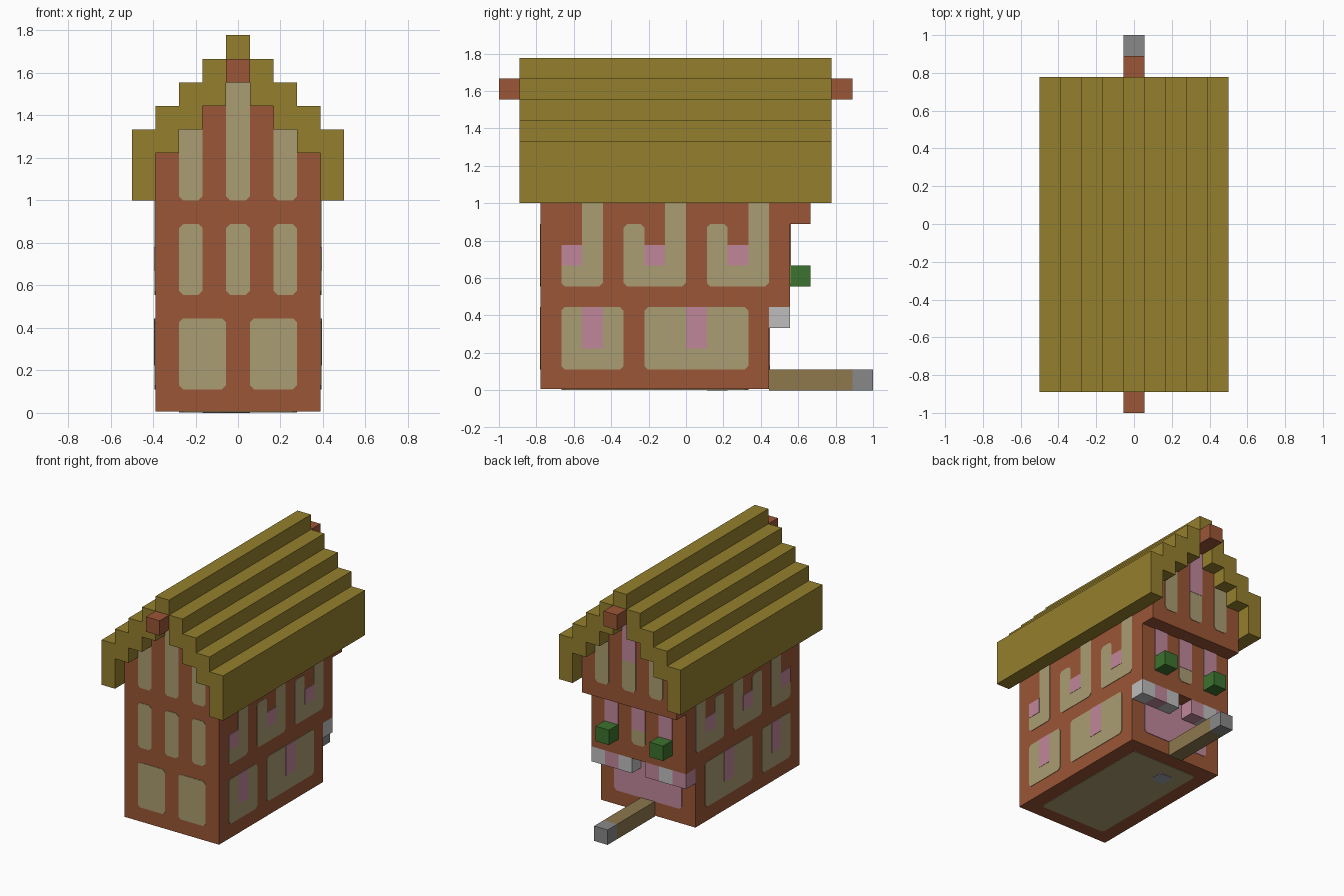
import bpy, bmesh

if "Cube" in bpy.data.objects:
    bpy.data.objects.remove(bpy.data.objects["Cube"], do_unlink=True)

U = 1 / 9          # one block
T, T2 = 0.03, 0.05  # plate thicknesses, in blocks


def lin(c):
    c /= 255
    return c / 12.92 if c < 0.04045 else ((c + 0.055) / 1.055) ** 2.4


def material(name, r, g, b):
    m = bpy.data.materials.new(name)
    m.use_nodes = True
    col = (lin(r), lin(g), lin(b), 1)
    m.diffuse_color = col
    bsdf = m.node_tree.nodes["Principled BSDF"]
    bsdf.inputs["Base Color"].default_value = col
    bsdf.inputs["Roughness"].default_value = 0.9
    return m


BRICK = material("brick brown", 155, 86, 54)
GLASS = material("window tan", 171, 157, 114)
PINK = material("mouth pink", 192, 135, 154)
THATCH = material("thatch olive", 149, 128, 45)
GREEN = material("eye green", 60, 114, 46)
WHITE = material("tooth white", 190, 190, 190)
GREY = material("stone grey", 136, 136, 136)
WOOD = material("wood", 142, 120, 77)
SLATE = material("slate", 160, 162, 172)


def prism(name, pts, axis, a, b, mat):
    """Extrude a flat outline (in blocks) along an axis from a to b."""
    place = {"x": lambda p, q, d: (d, p, q),
             "y": lambda p, q, d: (p, d, q),
             "z": lambda p, q, d: (p, q, d)}[axis]
    bm = bmesh.new()
    lo = [bm.verts.new([c * U for c in place(p, q, a)]) for p, q in pts]
    hi = [bm.verts.new([c * U for c in place(p, q, b)]) for p, q in pts]
    n = len(pts)
    bm.faces.new(lo)
    bm.faces.new(hi)
    for i in range(n):
        j = (i + 1) % n
        bm.faces.new((lo[i], lo[j], hi[j], hi[i]))
    bmesh.ops.recalc_face_normals(bm, faces=bm.faces)
    me = bpy.data.meshes.new(name)
    bm.to_mesh(me)
    bm.free()
    me.materials.append(mat)
    ob = bpy.data.objects.new(name, me)
    bpy.context.scene.collection.objects.link(ob)
    return ob


def rect(p0, p1, q0, q1):
    return [(p0, q0), (p1, q0), (p1, q1), (p0, q1)]


def box(name, x, y, z, mat):
    return prism(name, rect(*x, *z), "y", *y, mat)


def clipped(pts, c=0.17):
    """Clip the outer corners of a counter-clockwise right-angled outline."""
    out = []
    for i, (p, q) in enumerate(pts):
        a, b = pts[i - 1], pts[(i + 1) % len(pts)]
        d1, d2 = (p - a[0], q - a[1]), (b[0] - p, b[1] - q)
        if d1[0] * d2[1] - d1[1] * d2[0] > 0:
            l1, l2 = abs(d1[0]) + abs(d1[1]), abs(d2[0]) + abs(d2[1])
            out += [(p - c * d1[0] / l1, q - c * d1[1] / l1),
                    (p + c * d2[0] / l2, q + c * d2[1] / l2)]
        else:
            out.append((p, q))
    return out


def mirrored(half):
    return half + [(-x, z) for x, z in reversed(half)]


# House walls, stepping out towards the back
prism("walls", [(-7, T2), (4, T2), (4, 4), (5, 4), (5, 8), (6, 8), (6, 9), (-7, 9)],
      "x", -3.5, 3.5, BRICK)

# Stepped gable and roof
gable, outer, inner = [(3.5, 9)], [(4.5, 9)], [(3.5, 9)]
for k in range(4):
    x = 3.5 - k
    outer += [(x + 1, 12 + k), (x, 12 + k)]
    if k < 3:
        gable += [(x, 11 + k), (x - 1, 11 + k)]
        inner += [(x, 11 + k), (x - 1, 11 + k)]
gable.append((0.5, 14))
outer.append((0.5, 16))
inner.append((0.5, 15))
prism("gable", mirrored(gable), "y", -7, 6, BRICK)
roof_outline = mirrored(outer) + list(reversed(mirrored(inner)))
prism("roof", roof_outline, "y", -8, 7, THATCH)
box("ridge_beam", (-0.5, 0.5), (-9, 8), (14, 15), BRICK)

# Front windows
for s in (-1, 1):
    x = s * 1.5
    prism("front_lower_window", clipped(rect(x - 1, x + 1, 1, 4)), "y", -7 - T, -7, GLASS)
for x in (-2, 0, 2):
    top = 12.2 if x else 14.2
    prism("front_middle_window", clipped(rect(x - .5, x + .5, 5, 8)), "y", -7 - T, -7, GLASS)
    prism("front_gable_window", clipped(rect(x - .5, x + .5, 9, top)), "y", -7 - T, -7, GLASS)
    # Back windows with pink upper panes
    prism("back_window", clipped(rect(x - .5, x + .5, 5, 8)), "y", 5, 5 + T, GLASS)
    prism("back_window_pane", rect(x - .5, x + .5, 6, 8), "y", 5, 5 + T2, PINK)
    prism("back_gable_window", clipped(rect(x - .5, x + .5, 9, top)), "y", 6, 6 + T, GLASS)
prism("back_gable_pane", rect(-.5, .5, 11, 14), "y", 6, 6 + T2, PINK)

# Side windows, the same on both sides
for s in (-1, 1):
    w = 3.5 * s
    for y0, y1, pane in ((-6, -3, -5), (-2, 3, 0)):
        prism("side_lower_window", clipped(rect(y0, y1, 1, 4)), "x", w, w + s * T, GLASS)
        prism("side_lower_pane", rect(pane, pane + 1, 2, 4), "x", w, w + s * T2, PINK)
    ell = [(-6, 5), (-4, 5), (-4, 9.2), (-5, 9.2), (-5, 7), (-6, 7)]
    prism("side_upper_window", clipped(ell), "x", w, w + s * T, GLASS)
    prism("side_upper_pane", rect(-6, -5, 6, 7), "x", w, w + s * T2, PINK)
    for y in (-3, 1):
        cup = [(y, 5), (y + 3, 5), (y + 3, 9.2), (y + 2, 9.2),
               (y + 2, 7), (y + 1, 7), (y + 1, 8), (y, 8)]
        prism("side_upper_window", clipped(cup), "x", w, w + s * T, GLASS)
        prism("side_upper_pane", rect(y + 1, y + 2, 6, 7), "x", w, w + s * T2, PINK)

# Face on the back: mouth, teeth, eyes and tongue
prism("mouth", clipped(rect(-2.5, 2.5, 1, 4)), "y", 4, 4 + T, PINK)
for x, mat in ((3, WHITE), (2, PINK), (1, WHITE), (-1, PINK), (-2, WHITE), (-3, PINK)):
    box("tooth", (x - .5, x + .5), (4, 5), (3, 4), mat)
for x in (-2, 2):
    box("eye", (x - .5, x + .5), (5, 6), (5, 6), GREEN)
box("tongue", (-.5, .5), (4, 8), (0, 1), WOOD)
box("tongue_tip", (-.5, .5), (8, 9), (0, 1), GREY)

# Underside panel with a small patch
prism("floor_panel", clipped(rect(-2.5, 2.5, -6, 3)), "z", T2 - T, T2, GLASS)
prism("floor_patch", clipped(rect(-1.5, -.5, 1, 2)), "z", 0, T2, SLATE)
